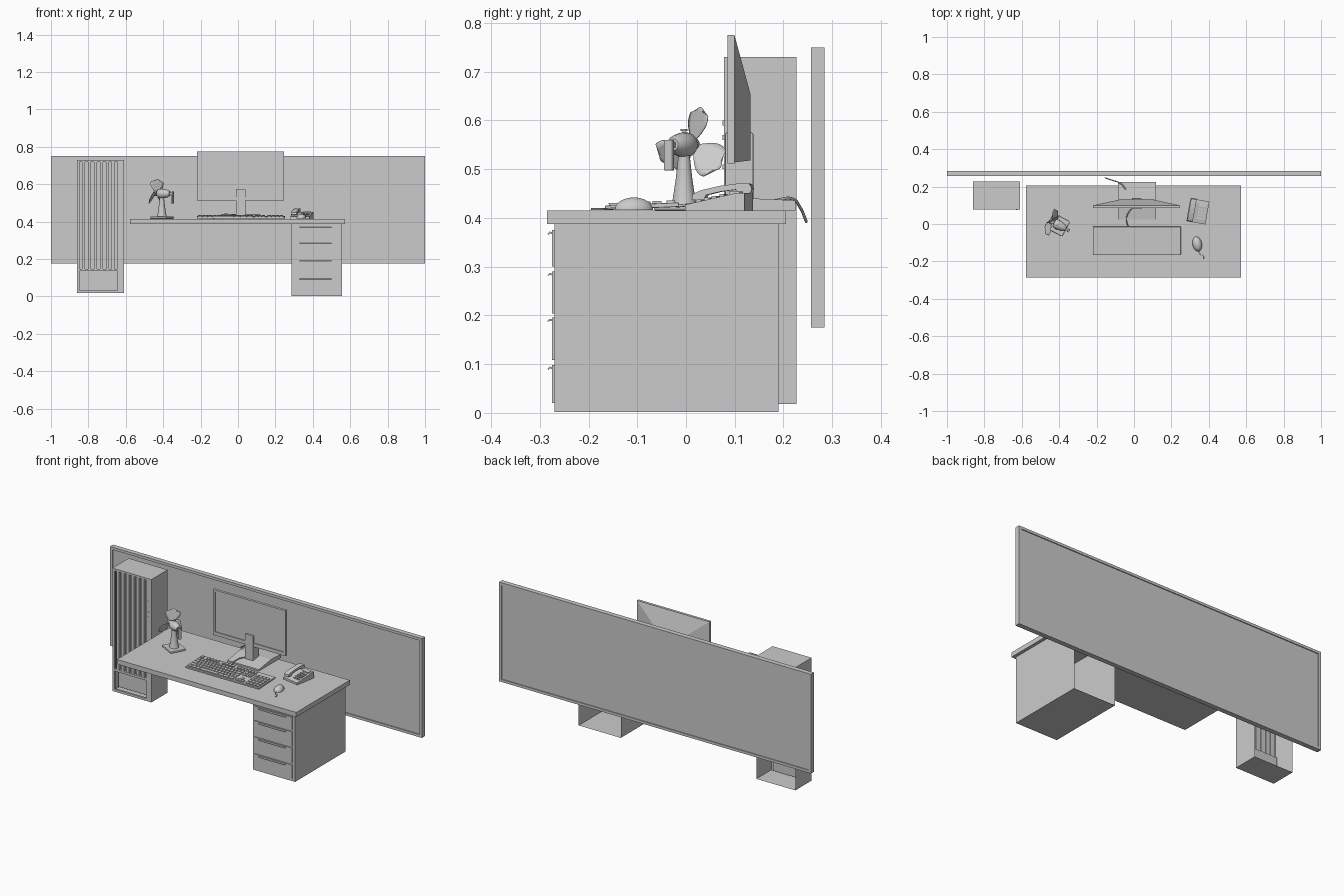
import bpy, bmesh, math
from mathutils import Matrix, Vector

if "Cube" in bpy.data.objects:
    bpy.data.objects.remove(bpy.data.objects["Cube"])


def finish(name, bm, mat=None, smooth=False):
    bmesh.ops.recalc_face_normals(bm, faces=bm.faces)
    me = bpy.data.meshes.new(name)
    bm.to_mesh(me)
    bm.free()
    if mat:
        me.transform(mat)
    ob = bpy.data.objects.new(name, me)
    bpy.context.collection.objects.link(ob)
    if smooth:
        bpy.ops.object.select_all(action='DESELECT')
        bpy.context.view_layer.objects.active = ob
        ob.select_set(True)
        bpy.ops.object.shade_smooth_by_angle(angle=math.radians(40))
    return ob


def add_box(bm, x0, x1, y0, y1, z0, z1):
    m = Matrix.Translation(((x0 + x1) / 2, (y0 + y1) / 2, (z0 + z1) / 2))
    return bmesh.ops.create_cube(bm, size=1, matrix=m @ Matrix.Diagonal((x1 - x0, y1 - y0, z1 - z0, 1)))['verts']


def boxes(name, dims, mat=None, bevel=0):
    bm = bmesh.new()
    for d in dims:
        add_box(bm, *d)
    if bevel:
        bmesh.ops.bevel(bm, geom=bm.edges[:], offset=bevel, segments=2, affect='EDGES', profile=0.5)
    return finish(name, bm, mat)


def shell(name, dims, front_open=False):
    # box without a back, optionally without a front
    bm = bmesh.new()
    add_box(bm, *dims)
    bm.normal_update()
    bmesh.ops.delete(bm, geom=[f for f in bm.faces if f.normal.y > .9 or (front_open and f.normal.y < -.9)],
                     context='FACES_ONLY')
    return finish(name, bm)


def frame(name, x0, x1, y0, y1, z0, z1, l, r, b, t):
    return boxes(name, [(x0, x0 + l, y0, y1, z0, z1), (x1 - r, x1, y0, y1, z0, z1),
                        (x0 + l, x1 - r, y0, y1, z0, z0 + b), (x0 + l, x1 - r, y0, y1, z1 - t, z1)])


def extrude_x(name, profile, x0, x1, mat=None, smooth=False):
    bm = bmesh.new()
    f = bm.faces.new([bm.verts.new((x0, y, z)) for y, z in profile])
    g = bmesh.ops.extrude_face_region(bm, geom=[f])['geom']
    bmesh.ops.translate(bm, verts=[v for v in g if isinstance(v, bmesh.types.BMVert)], vec=(x1 - x0, 0, 0))
    return finish(name, bm, mat, smooth)


def lathe(name, profile, mat, n=24):
    # profile of (radius, height) around z
    bm = bmesh.new()
    vs = [bm.verts.new((r, 0, h)) for r, h in profile]
    es = [bm.edges.new(p) for p in zip(vs, vs[1:])]
    bmesh.ops.spin(bm, geom=vs + es, cent=(0, 0, 0), axis=(0, 0, 1), angle=math.tau, steps=n)
    bmesh.ops.remove_doubles(bm, verts=bm.verts, dist=1e-5)
    return finish(name, bm, mat, True)


def cable(name, pts, r=.003):
    cu = bpy.data.curves.new(name, 'CURVE')
    cu.dimensions, cu.bevel_depth, cu.bevel_resolution, cu.use_fill_caps = '3D', r, 2, True
    sp = cu.splines.new('BEZIER')
    sp.bezier_points.add(len(pts) - 1)
    for b, p in zip(sp.bezier_points, pts):
        b.co, b.handle_left_type, b.handle_right_type = p, 'AUTO', 'AUTO'
    bpy.context.collection.objects.link(bpy.data.objects.new(name, cu))


# wall board
frame("board_frame", -1, 1, .256, .284, .175, .75, .015, .015, .015, .015)
boxes("board_panel", [(-.986, .986, .262, .279, .189, .736)])

# desk and drawer cabinet, open at the back
boxes("desk_top", [(-.577, .573, -.285, .205, .388, .415)])
shell("drawer_cabinet", (.285, .555, -.27, .19, .002, .388))
DRAWERS = [(.3, .375), (.204, .29), (.108, .196), (.02, .098)]
boxes("drawer_fronts", [(.297, .54, -.275, -.269, a, b) for a, b in DRAWERS])
for a, b in DRAWERS:
    extrude_x("drawer_handle", [(-.274, b - .004), (-.28, b - .003), (-.284, b - .007),
                                (-.283, b - .01), (-.28, b - .007), (-.274, b - .008)], .33, .5)

# tower air unit, open at the back
shell("tower_shell", (-.86, -.61, .079, .227, .018, .73), True)
frame("tower_front_frame", -.86, -.61, .078, .09, .018, .73, .012, .035, .014, .012)
boxes("tower_grille_back", [(-.848, -.645, .096, .099, .14, .718), (-.848, -.645, .115, .118, .032, .14)])
boxes("tower_crossbar", [(-.848, -.645, .08, .118, .135, .148)])
boxes("tower_slats", [(x, x + .016, .081, .103, .148, .718) for x in [-.835 + .032 * i for i in range(6)]])
boxes("tower_buttons", [(-.631, -.624, .075, .08, z, z + .01) for z in (.5, .53, .56, .59)])

# monitor
frame("monitor_bezel", -.22, .245, .085, .1, .512, .775, .012, .012, .02, .012)
boxes("monitor_screen", [(-.21, .235, .09, .098, .525, .766)])
bm = bmesh.new()
for v in add_box(bm, -.218, .243, .1, .132, .514, .773):
    if v.co.y > .12:
        v.co.x = -.07 if v.co.x < 0 else .095
        v.co.z = .518 if v.co.z < .6 else .655
finish("monitor_back", bm)
boxes("monitor_neck", [(-.012, .04, .08, .138, .43, .575)], bevel=.003)
extrude_x("monitor_base", [(.025, .415), (.225, .415), (.225, .436), (.135, .44), (.025, .423)], -.085, .117)
cable("monitor_cable", [(-.04, .18, .435), (-.07, .215, .44), (-.12, .235, .42), (-.155, .247, .392)])
cable("keyboard_cable", [(-.03, -.02, .424), (-.04, .03, .43), (-.03, .06, .436), (-.01, .085, .438)])

# keyboard, tilted up towards the back
tilt = Matrix.Translation((.015, -.166, .417)) @ Matrix.Rotation(math.radians(2.5), 4, 'X')
boxes("keyboard_body", [(-.235, .235, 0, .152, -.001, .008)], tilt, .002)
keys = []
for row in range(6):
    y = .008 + row * .0225 + (.006 if row == 5 else 0)

    def key(x, w):
        keys.append((x + .0015, x + w - .0015, y, y + .018, .006, .013))
    if row == 0:
        for x, w in [(0, .026), (.026, .026), (.052, .026), (.078, .115), (.193, .034), (.227, .034), (.261, .034)]:
            key(-.23 + x, w)
    else:
        off = (0, .018, .012, .007, 0, 0)[row]
        if off:
            key(-.23, off + .0197)
            for i in range(12):
                key(-.23 + off + .0197 * (i + 1), .0197)
            key(-.23 + off + .0197 * 13, .295 - off - .0197 * 13)
        else:
            for i in range(15):
                if row == 4 or i not in (1, 6, 11):
                    key(-.23 + .0197 * i, .0197)
    for i in range(3):
        if row in (0, 3, 4, 5) or (row == 1 and i == 1):
            key(.075 + .0185 * i, .0185)
    if row < 5:
        for i in range(4):
            key(.142 + .0215 * i, .0215)
boxes("keyboard_keys", keys, tilt)

# mouse
bm = bmesh.new()
bmesh.ops.create_uvsphere(bm, u_segments=24, v_segments=16, radius=1)
bmesh.ops.bisect_plane(bm, geom=bm.verts[:] + bm.edges[:] + bm.faces[:], plane_co=(0, 0, 0),
                       plane_no=(0, 0, -1), clear_outer=True)
bmesh.ops.holes_fill(bm, edges=[e for e in bm.edges if e.is_boundary])
finish("mouse", bm, Matrix.Translation((.338, -.107, .416)) @ Matrix.Rotation(.2, 4, 'Z')
       @ Matrix.Diagonal((.025, .04, .026, 1)), True)
cable("mouse_cable", [(.345, -.143, .42), (.355, -.165, .418), (.37, -.17, .418), (.376, -.195, .418)], .002)

# telephone
P = Matrix.Translation((.34, .068, .415)) @ Matrix.Rotation(math.radians(-10), 4, 'Z')
extrude_x("phone_body", [(-.062, 0), (.062, 0), (.062, .036), (.045, .036), (-.062, .012)], -.05, .053, P)
bm = bmesh.new()
for r in range(4):
    for c in range(3):
        y, z = -.04 + r * .016, .017 + r * .0036
        add_box(bm, .002 + c * .015, .013 + c * .015, y, y + .01, z - .004, z + .006)
finish("phone_buttons", bm, P)
boxes("phone_display", [(.002, .043, .028, .05, .03, .039)], P)
extrude_x("phone_handset", [(-.06, .022), (-.058, .034), (-.04, .042), (0, .051), (.04, .056), (.06, .055),
                            (.065, .045), (.062, .034), (.038, .034), (.032, .043), (0, .039), (-.03, .032),
                            (-.036, .02)], -.046, -.016, P, True)

# desk fan: axis along local x, turned about the pole
F = Matrix.Translation((-.407, -.004, 0)) @ Matrix.Rotation(math.radians(-28), 4, 'Z')
AX = F @ Matrix.Translation((0, 0, .55)) @ Matrix.Rotation(math.radians(-90), 4, 'Y')
boxes("fan_base", [(-.05, .05, -.045, .045, .415, .427)], F, .004)
lathe("fan_pole", [(0, .425), (.027, .425), (.023, .44), (.017, .48), (.012, .525), (.012, .54), (0, .54)], F)
lathe("fan_motor", [(0, -.05), (.012, -.048), (.02, -.035), (.025, -.01), (.025, .012), (.02, .022),
                    (.007, .024), (.007, .032), (0, .032)], AX)
lathe("fan_hub", [(0, .03), (.014, .03), (.014, .043), (.009, .051), (0, .053)], AX)
boxes("fan_crank", [(.04, .068, -.006, .006, .544, .556), (.06, .07, -.01, .01, .497, .56)], F, .002)
lathe("fan_knob", [(0, .57), (.003, .57), (.003, .578), (.007, .578), (.007, .582), (0, .582)], F, 12)
for i, a in enumerate((82, -30, 210)):
    bm = bmesh.new()
    rows = []
    for s in range(9):
        t = s / 8
        r = .01 + .07 * t
        w = .007 + .026 * math.sin(math.pi * min(1, t * .72)) if s < 8 else .011
        row = []
        for j in range(7):
            u = j / 3 - 1
            row.append(bm.verts.new((-.036 + u * w * .65, u * w + .008 * t, r - .008 * t * u * u)))
        rows.append(row)
    for p, q in zip(rows, rows[1:]):
        for j in range(6):
            bm.faces.new((p[j], p[j + 1], q[j + 1], q[j]))
    M = F @ Matrix.Translation((0, 0, .55)) @ Matrix.Rotation(math.radians(a - 90), 4, 'X')
    ob = finish("fan_blade", bm, M, True)
    so = ob.modifiers.new("thickness", 'SOLIDIFY')
    so.thickness = .0015
